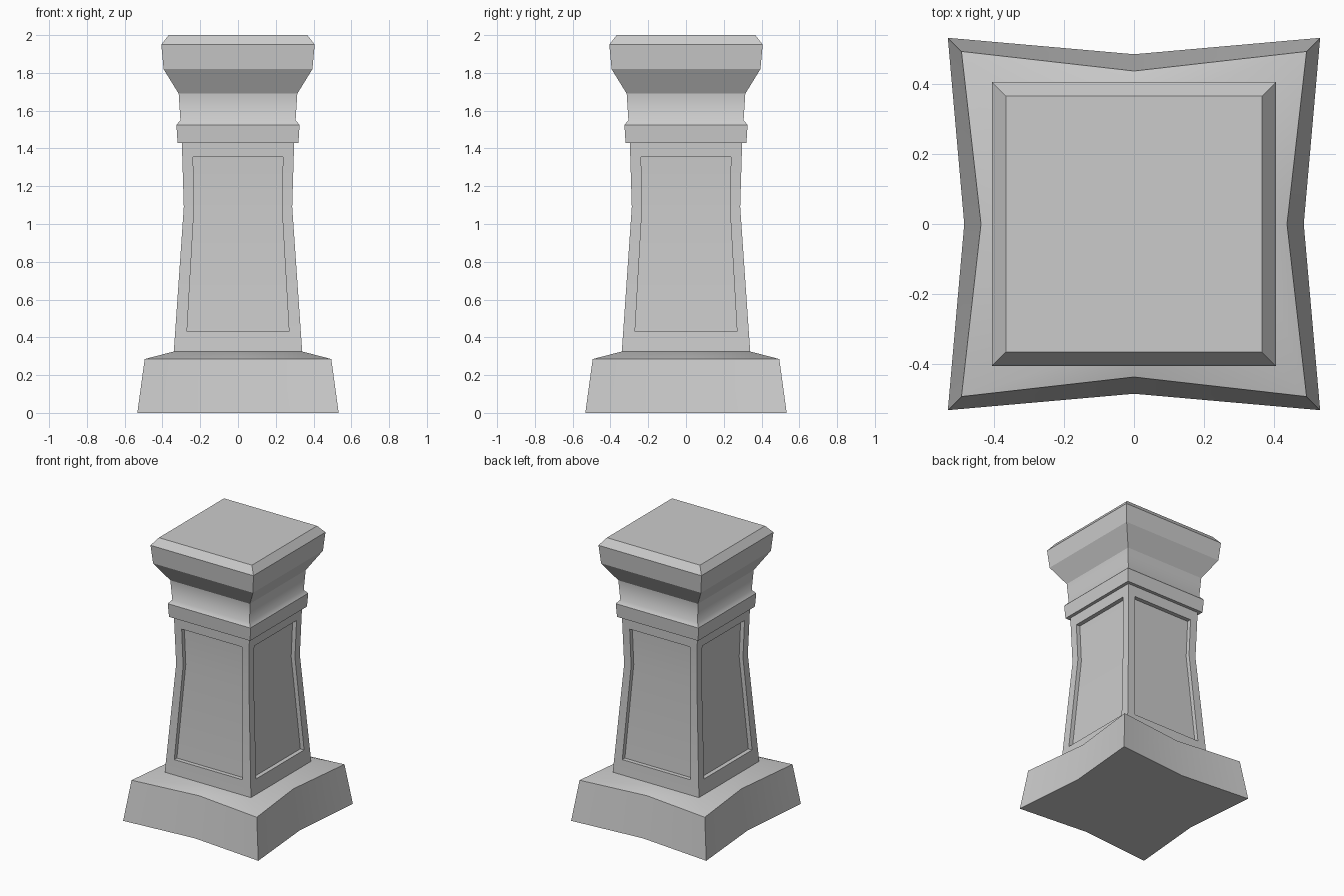
import bpy, bmesh, math
from mathutils import Matrix, Vector

cube = bpy.data.objects.get("Cube")
if cube:
    bpy.data.objects.remove(cube)

stone = bpy.data.materials.new("pale grey stone")
stone.use_nodes = True
grey = (0.6, 0.6, 0.6, 1)
stone.diffuse_color = grey
stone.node_tree.nodes["Principled BSDF"].inputs["Base Color"].default_value = grey


def finish(name, bm, angle):
    mesh = bpy.data.meshes.new(name)
    bm.to_mesh(mesh)
    bm.free()
    mesh.materials.append(stone)
    ob = bpy.data.objects.new(name, mesh)
    bpy.context.collection.objects.link(ob)
    bpy.ops.object.select_all(action="DESELECT")
    ob.select_set(True)
    bpy.context.view_layer.objects.active = ob
    bpy.ops.object.shade_smooth_by_angle(angle=math.radians(angle))


def loft(name, rows, angle=25):
    """Stack of square rings; each row is (corner half width, mid-side half width, z)."""
    bm = bmesh.new()
    rings = []
    for corner, mid, z in rows:
        ring = []
        for k in range(4):
            turn = Matrix.Rotation(k * math.pi / 2, 3, "Z")
            ring.append(bm.verts.new(turn @ Vector((-corner, -corner, z))))
            if mid is not None:
                ring.append(bm.verts.new(turn @ Vector((0, -mid, z))))
        rings.append(ring)
    for low, high in zip(rings, rings[1:]):
        n = len(low)
        for i in range(n):
            j = (i + 1) % n
            bm.faces.new((low[i], low[j], high[j], high[i]))
    bm.faces.new(rings[0][::-1])
    bm.faces.new(rings[-1])
    finish(name, bm, angle)


def panelled_shaft(name, rows, depth):
    """Four sides with a recessed panel; each row is (half width, panel half width, z)."""
    bm = bmesh.new()
    for k in range(4):
        turn = Matrix.Rotation(k * math.pi / 2, 3, "Z")
        grid = [[bm.verts.new(turn @ Vector((x, -h, z))) for x in (-h, -p, p, h)]
                for h, p, z in rows]
        panel = []
        for r in range(len(rows) - 1):
            for c in range(3):
                face = bm.faces.new((grid[r][c], grid[r][c + 1],
                                     grid[r + 1][c + 1], grid[r + 1][c]))
                if c == 1 and 0 < r < len(rows) - 2:
                    panel.append(face)
        pushed = bmesh.ops.extrude_face_region(bm, geom=panel)["geom"]
        bmesh.ops.delete(bm, geom=[f for f in panel if f.is_valid], context="FACES_ONLY")
        bmesh.ops.translate(bm, vec=turn @ Vector((0, depth, 0)),
                            verts=[v for v in pushed if isinstance(v, bmesh.types.BMVert)])
    bmesh.ops.remove_doubles(bm, verts=bm.verts, dist=0.0005)
    finish(name, bm, 25)


# Flared plinth with pinched sides
loft("base", [(0.533, 0.486, 0), (0.494, 0.438, 0.285), (0.34, 0.34, 0.325)], 35)

# Waisted shaft with a sunken panel on each side
panelled_shaft("shaft", [(0.34, 0.27, 0.325), (0.3325, 0.27, 0.43), (0.287, 0.232, 1.09),
                         (0.295, 0.238, 1.355), (0.297, 0.24, 1.43)], 0.03)

# Collar band, smooth neck and bevelled cap
loft("collar", [(0.32, None, 1.43), (0.326, None, 1.525)])
loft("neck", [(0.326, None, 1.525), (0.305, None, 1.55), (0.314, None, 1.69)], 60)
loft("cap", [(0.314, None, 1.69), (0.394, None, 1.82), (0.406, None, 1.95), (0.367, None, 2)])
